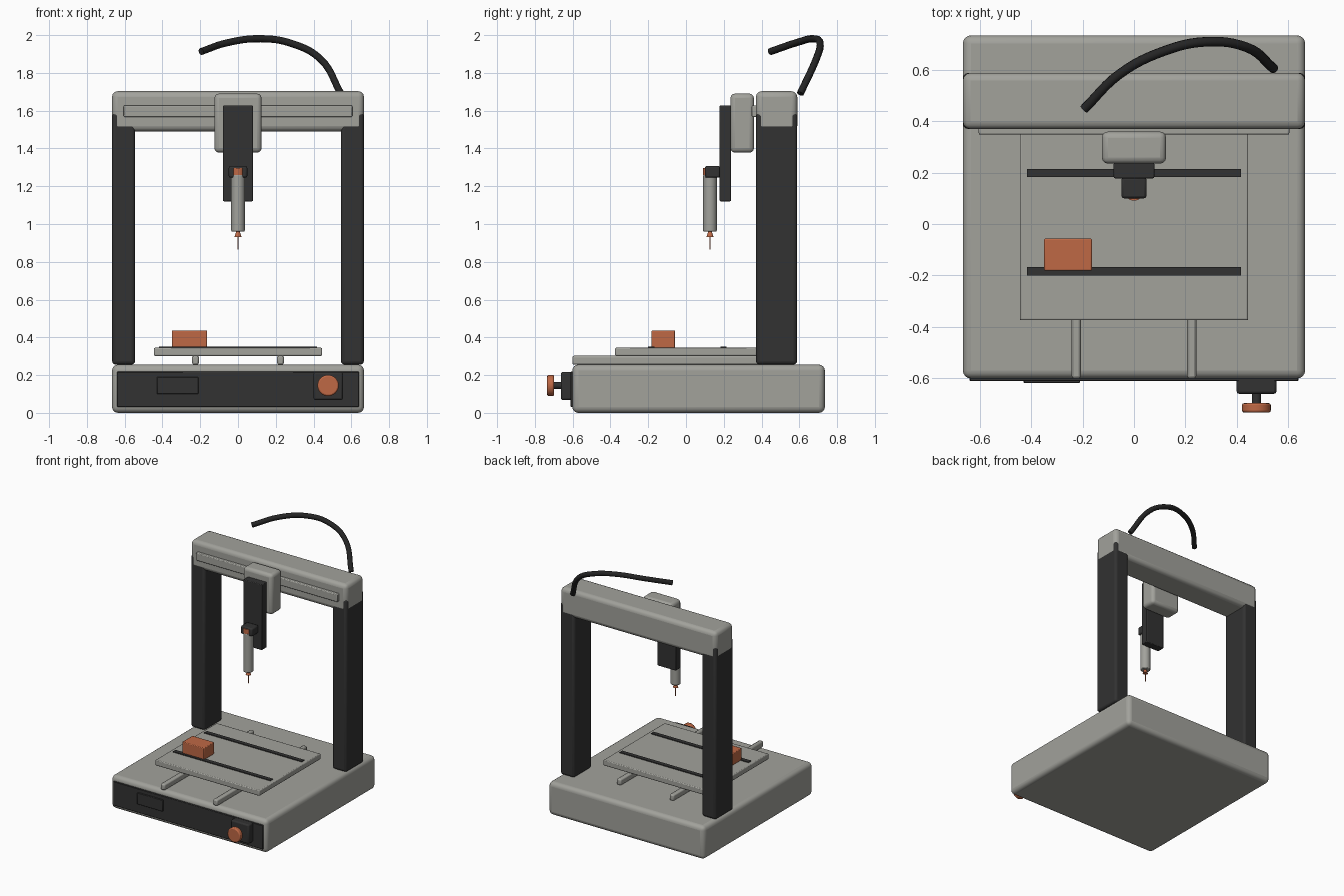
import bpy, math
from mathutils import Vector

if "Cube" in bpy.data.objects:
    bpy.data.objects.remove(bpy.data.objects["Cube"])


def material(name, rgb):
    m = bpy.data.materials.new(name)
    m.diffuse_color = (*rgb, 1)
    m.use_nodes = True
    m.node_tree.nodes["Principled BSDF"].inputs["Base Color"].default_value = m.diffuse_color
    return m


GREY = material("warm_grey", (0.36, 0.36, 0.33))
DARK = material("charcoal", (0.032, 0.032, 0.032))
BLACK = material("cable_black", (0.018, 0.018, 0.018))
COPPER = material("copper_orange", (0.52, 0.14, 0.06))


def finish(name, mat, bevel=0, segments=3):
    ob = bpy.context.object
    ob.name = name
    ob.data.materials.append(mat)
    if bevel:
        mod = ob.modifiers.new("Bevel", 'BEVEL')
        mod.width = bevel
        mod.segments = segments
        mod.limit_method = 'ANGLE'
    bpy.ops.object.shade_smooth_by_angle(angle=math.radians(35))
    return ob


def box(name, x, y, z, mat, bevel=0, segments=3):
    """Box from (min, max) ranges with rounded edges."""
    lo, hi = Vector((x[0], y[0], z[0])), Vector((x[1], y[1], z[1]))
    bpy.ops.mesh.primitive_cube_add(size=1, location=(lo + hi) / 2)
    ob = bpy.context.object
    ob.scale = hi - lo
    bpy.ops.object.transform_apply(location=False, rotation=False, scale=True)
    return finish(name, mat, bevel, segments)


def rod(name, a, b, r1, mat, r2=None, bevel=0, sides=32):
    """Cylinder or cone between two points."""
    a, b = Vector(a), Vector(b)
    d = b - a
    bpy.ops.mesh.primitive_cone_add(
        vertices=sides, radius1=r1, radius2=r1 if r2 is None else r2,
        depth=d.length, location=(a + b) / 2,
        rotation=d.to_track_quat('Z', 'Y').to_euler())
    return finish(name, mat, bevel, 2)


# Base with control panel, display and knob
box("base", (-0.667, 0.667), (-0.602, 0.735), (0, 0.256), GREY, 0.032, 4)
box("front_panel", (-0.64, 0.64), (-0.612, -0.58), (0.032, 0.218), DARK, 0.003, 1)
box("display", (-0.43, -0.21), (-0.62, -0.60), (0.1, 0.19), DARK, 0.003, 1)
box("knob_housing", (0.4, 0.555), (-0.662, -0.60), (0.068, 0.217), DARK, 0.01, 2)
rod("knob_shaft", (0.477, -0.65, 0.145), (0.477, -0.71, 0.145), 0.018, DARK)
rod("knob", (0.477, -0.698, 0.145), (0.477, -0.735, 0.145), 0.056, COPPER, bevel=0.008)

# Gantry columns and guide rails, mirrored left and right
for side, s in (("left", -1), ("right", 1)):
    xs = sorted((s * 0.545, s * 0.666))
    box("column_" + side, xs, (0.371, 0.588), (0.256, 1.59), DARK, 0.018)
    xs = sorted((s * 0.207, s * 0.243))
    box("bed_rail_" + side, xs, (-0.602, 0.5), (0.255, 0.303), GREY, 0.01, 2)

# Gantry beam and its linear rail
box("gantry_beam", (-0.667, 0.667), (0.37, 0.589), (1.49, 1.703), GREY, 0.03, 3)
box("gantry_rail", (-0.605, 0.605), (0.348, 0.38), (1.567, 1.628), GREY, 0.006, 2)

# Moving bed, clamp strips and workpiece
box("bed", (-0.445, 0.445), (-0.375, 0.375), (0.302, 0.345), GREY, 0.006, 2)
for i, y in enumerate((-0.184, 0.199)):
    box("bed_strip_%d" % (i + 1), (-0.417, 0.417), (y - 0.016, y + 0.016),
        (0.343, 0.351), DARK)
box("workpiece", (-0.35, -0.164), (-0.182, -0.057), (0.344, 0.437), COPPER, 0.005, 2)

# Tool carriage, vertical slide and clamp
box("carriage", (-0.125, 0.125), (0.235, 0.36), (1.378, 1.69), GREY, 0.024, 3)
box("vertical_slide", (-0.079, 0.079), (0.178, 0.238), (1.12, 1.627), DARK, 0.005, 2)
box("tool_clamp", (-0.049, 0.049), (0.1, 0.182), (1.245, 1.307), DARK, 0.01, 2)

# Spindle, collar, collet and bit
TY = 0.127
rod("spindle", (0, TY, 0.96), (0, TY, 1.262), 0.036, GREY, bevel=0.005)
rod("spindle_collar", (0, TY, 1.26), (0, TY, 1.296), 0.036, COPPER)
rod("collet", (0, TY, 0.932), (0, TY, 0.962), 0.019, COPPER, r2=0.009)
rod("bit", (0, TY, 0.866), (0, TY, 0.935), 0.0035, COPPER, sides=12)

# Loose cable arching over the gantry
path = [(0.545, 0.605, 1.69), (0.435, 0.69, 1.875), (0.28, 0.71, 1.957),
        (0.12, 0.675, 1.981), (-0.055, 0.585, 1.96), (-0.195, 0.447, 1.913)]
curve = bpy.data.curves.new("cable", 'CURVE')
curve.dimensions = '3D'
curve.bevel_depth = 0.019
curve.bevel_resolution = 3
curve.resolution_u = 6
curve.use_fill_caps = True
spline = curve.splines.new('BEZIER')
spline.bezier_points.add(len(path) - 1)
for p, co in zip(spline.bezier_points, path):
    p.co = co
    p.handle_left_type = p.handle_right_type = 'AUTO'
curve.materials.append(BLACK)
bpy.context.collection.objects.link(bpy.data.objects.new("cable", curve))
